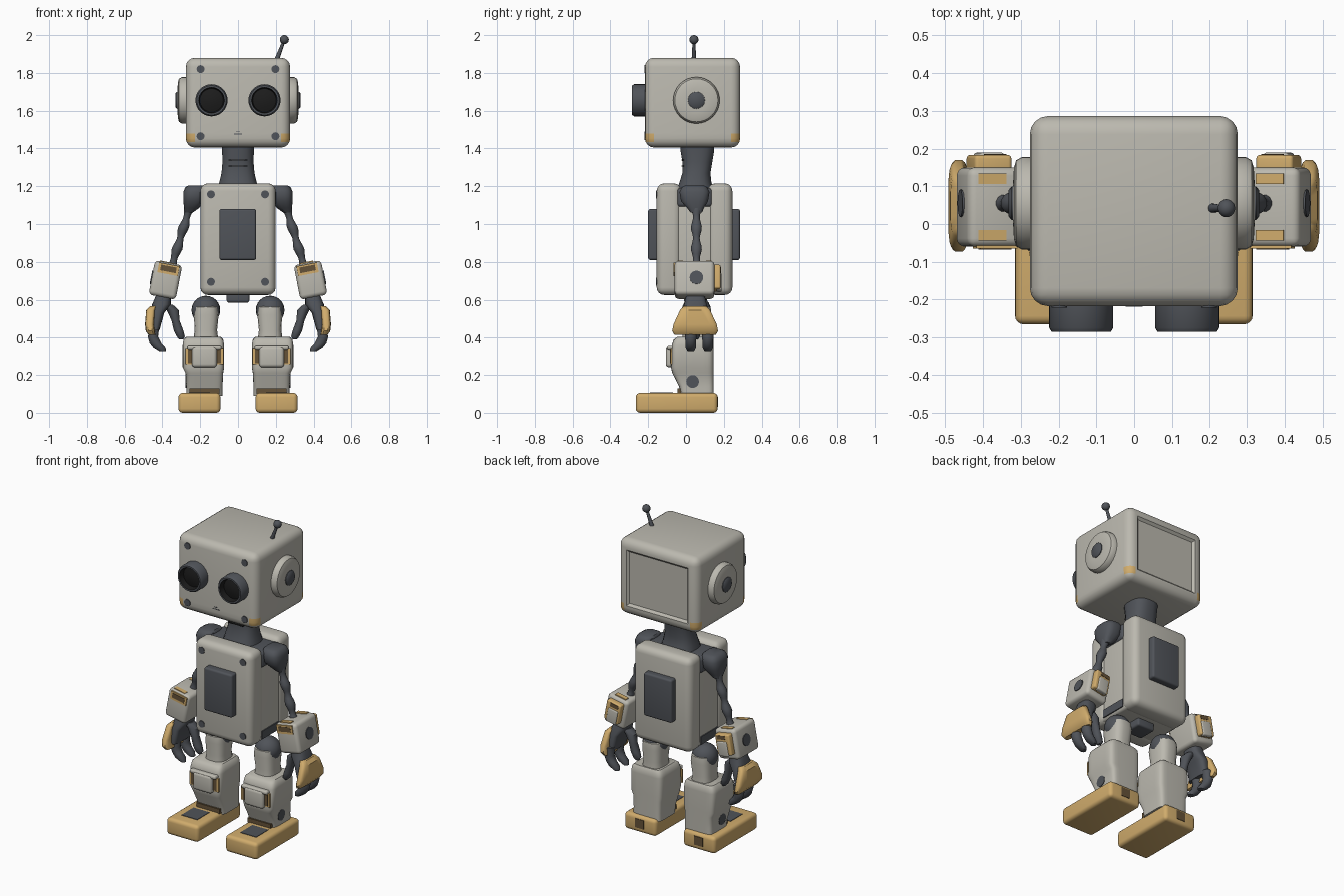
import bpy, bmesh, math
from mathutils import Matrix, Vector


def material(name, rgb):
    m = bpy.data.materials.new(name)
    m.diffuse_color = (*rgb, 1)
    return m


SHELL = material("warm grey shell", (0.50, 0.485, 0.43))
DARK = material("dark grey metal", (0.08, 0.087, 0.10))
TAN = material("yellow tan", (0.63, 0.41, 0.15))
BLACK = material("black lens", (0.012, 0.012, 0.012))
BROWN = material("brown recess", (0.13, 0.085, 0.04))


def finish(name, bm, mats):
    bmesh.ops.recalc_face_normals(bm, faces=bm.faces[:])
    me = bpy.data.meshes.new(name)
    bm.to_mesh(me)
    bm.free()
    for m in mats:
        me.materials.append(m)
    bpy.context.collection.objects.link(bpy.data.objects.new(name, me))


def box_bm(lo, hi, bevel, tilt=0.0):
    """Rounded box between two corners, tilted about its own y axis."""
    lo, hi = Vector(lo), Vector(hi)
    bm = bmesh.new()
    bmesh.ops.create_cube(bm, size=1)
    bmesh.ops.scale(bm, vec=hi - lo, verts=bm.verts[:])
    if bevel:
        bmesh.ops.bevel(bm, geom=bm.edges[:], offset=bevel, segments=4,
                        profile=0.5, affect='EDGES', clamp_overlap=True)
    bm.transform(Matrix.Translation((lo + hi) / 2) @ Matrix.Rotation(tilt, 4, 'Y'))
    return bm


def box(name, lo, hi, mat, bevel=0.0, tilt=0.0):
    finish(name, box_bm(lo, hi, bevel, tilt), [mat])


def skin(bm, rings, split=99):
    """Joins rings of vertices and caps the ends."""
    n = len(rings[0])
    for k, (a, b) in enumerate(zip(rings, rings[1:])):
        for i in range(n):
            j = (i + 1) % n
            bm.faces.new((a[i], a[j], b[j], b[i])).material_index = int(k >= split)
    bm.faces.new(rings[0])
    bm.faces.new(rings[-1]).material_index = int(split < 99)


def loft(name, sections, mat, power=2.0, n=20):
    """Closed skin through level rings (x, y, z, rx, ry); power > 2 is boxier."""
    bm = bmesh.new()
    rings = []
    for x, y, z, rx, ry in sections:
        ring = []
        for i in range(n):
            a = 2 * math.pi * (i + 0.5) / n
            c, d = math.cos(a), math.sin(a)
            ring.append(bm.verts.new((
                x + rx * math.copysign(abs(c) ** (2 / power), c),
                y + ry * math.copysign(abs(d) ** (2 / power), d), z)))
        rings.append(ring)
    skin(bm, rings)
    finish(name, bm, [mat])


def lathe(name, pos, axis, profile, mats, split=99, n=32):
    """Turned part from (radius, height); the second colour starts at ring 'split'."""
    bm = bmesh.new()
    rot = Vector((0, 0, 1)).rotation_difference(Vector(axis)).to_matrix()
    skin(bm, [[bm.verts.new(Vector(pos) + rot @ Vector((
        r * math.cos(2 * math.pi * i / n), r * math.sin(2 * math.pi * i / n), h)))
        for i in range(n)] for r, h in profile], split)
    finish(name, bm, mats)


def disc(name, pos, axis, r, mat=DARK):
    lathe(name, pos, axis, [(r, -0.004), (r, 0.004)], [mat], n=16)


def ball(name, pos, r, mat):
    bm = bmesh.new()
    bmesh.ops.create_uvsphere(bm, u_segments=20, v_segments=12, radius=r)
    bm.transform(Matrix.Translation(pos))
    finish(name, bm, [mat])


# Head: rounded box with a sunken back panel and worn lower corners
bm = box_bm((-0.276, -0.217, 1.405), (0.276, 0.286, 1.88), 0.048)
bm.normal_update()
back = max(bm.faces, key=lambda f: f.normal.y * f.calc_area())
bmesh.ops.inset_region(bm, faces=[back], thickness=0.02)
bmesh.ops.inset_region(bm, faces=[back], thickness=0.02, depth=-0.014)
for z in (1.448, 1.48):
    bmesh.ops.bisect_plane(bm, geom=bm.verts[:] + bm.edges[:] + bm.faces[:],
                           plane_co=(0, 0, z), plane_no=(0, 0, 1))
for f in bm.faces:
    c = f.calc_center_median()
    f.material_index = int(1.44 < c.z < 1.48 and abs(c.x) > 0.226 and abs(c.y - 0.035) > 0.2)
finish("head", bm, [SHELL, TAN])
for dz in (0.0, 0.012):
    box("mouth_slot", (-0.022 + dz, -0.219, 1.474 + dz), (0.022 - dz, -0.213, 1.478 + dz), DARK)

# Antenna
lathe("antenna_rod", (0.205, 0.042, 1.87), (0.04, 0, 0.105),
      [(0.013, 0), (0.011, 0.03), (0.008, 0.1)], [DARK], n=10)
ball("antenna_tip", (0.245, 0.042, 1.976), 0.024, DARK)

# Neck
loft("neck", [(0, 0.05, 1.18, 0.11, 0.10), (0, 0.05, 1.22, 0.10, 0.085),
              (0, 0.055, 1.27, 0.088, 0.075), (0, 0.06, 1.33, 0.083, 0.08),
              (0, 0.06, 1.39, 0.085, 0.09), (0, 0.06, 1.42, 0.085, 0.09)], DARK, 2.6)
for z in (1.305, 1.335):
    box("neck_slot", (-0.05, -0.025, z), (0.05, 0.0, z + 0.006), BLACK)

# Torso: front and back shells around a core, shoulder yoke in the gap
box("chest_shell", (-0.199, -0.155, 0.625), (0.199, -0.025, 1.215), SHELL, 0.04)
box("back_shell", (-0.199, 0.115, 0.625), (0.199, 0.245, 1.215), SHELL, 0.04)
box("torso_core", (-0.19, -0.09, 0.63), (0.19, 0.18, 1.11), SHELL, 0.02)
box("shoulder_yoke", (-0.2, -0.05, 1.09), (0.2, 0.14, 1.19), DARK, 0.02)
box("chest_panel", (-0.098, -0.2, 0.81), (0.096, -0.14, 1.08), DARK, 0.012)
box("back_panel", (-0.098, 0.23, 0.81), (0.096, 0.285, 1.08), DARK, 0.012)
box("pelvis", (-0.06, -0.01, 0.585), (0.06, 0.11, 0.64), DARK, 0.012)

for s in (-1, 1):
    box("torso_side_plate", (s * 0.192 - 0.004, -0.04, 0.645), (s * 0.192 + 0.004, 0.13, 0.695), DARK)
    # Eye: tube with a sunken lens
    lathe("eye", (s * 0.14, -0.2, 1.655), (0, -1, 0),
          [(0.085, 0), (0.085, 0.074), (0.078, 0.085), (0.068, 0.085),
           (0.062, 0.05), (0.035, 0.058), (0.008, 0.061)], [DARK, BLACK], 3)
    # Ear cap
    lathe("ear", (s * 0.27, 0.055, 1.655), (s, 0, 0),
          [(0.123, 0), (0.123, 0.026), (0.114, 0.042), (0.095, 0.048), (0.06, 0.05)], [SHELL])
    lathe("ear_hub", (s * 0.31, 0.055, 1.655), (s, 0, 0),
          [(0.045, 0), (0.045, 0.014), (0.035, 0.022)], [DARK], n=16)
    # Screws on the face and chest
    for z in (1.82, 1.465):
        disc("face_screw", (s * 0.198, -0.217, z), (0, -1, 0), 0.021)
    for z in (1.157, 0.695):
        disc("chest_screw", (s * 0.143, -0.155, z), (0, -1, 0), 0.021)

    # Shoulder and beaded arm
    loft("shoulder", [(s * 0.26, 0.055, 1.06, 0.02, 0.03), (s * 0.245, 0.05, 1.085, 0.04, 0.045),
                      (s * 0.235, 0.045, 1.12, 0.055, 0.072), (s * 0.23, 0.045, 1.17, 0.06, 0.08),
                      (s * 0.225, 0.045, 1.195, 0.054, 0.068), (s * 0.22, 0.045, 1.205, 0.04, 0.05)],
         DARK, 3)
    beads = []
    for i in range(17):
        r = 0.024 + 0.006 * math.cos(i / 16 * 6 * math.pi)
        beads.append((s * (0.255 + 0.10 * i / 16), 0.055, 1.09 - 0.33 * i / 16, r, r))
    loft("arm", beads, DARK, n=12)

    # Forearm cuff: front slot with a tan rim, tan back plate with a pad
    a = -0.19 * s
    cx, x = s * 0.384, s * 0.368
    box("forearm_cuff", (cx - 0.073, -0.06, 0.612), (cx + 0.073, 0.15, 0.797), SHELL, 0.022, a)
    box("cuff_back_plate", (cx - 0.05, 0.13, 0.65), (cx + 0.05, 0.183, 0.778), TAN, 0.01, a)
    box("cuff_back_pad", (cx - 0.034, 0.16, 0.645), (cx + 0.034, 0.189, 0.735), SHELL, 0.008, a)
    box("cuff_back_slot", (x - 0.028, 0.178, 0.745), (x + 0.028, 0.185, 0.768), BROWN, 0, a)
    box("cuff_slot_rim", (x - 0.055, -0.065, 0.735), (x + 0.055, -0.057, 0.787), TAN, 0, a)
    box("cuff_slot", (x - 0.042, -0.067, 0.748), (x + 0.042, -0.059, 0.778), BROWN, 0, a)
    for y in (-0.03, 0.12):
        box("cuff_top_slot", (x - 0.045, y - 0.014, 0.791), (x + 0.03, y + 0.014, 0.8), TAN, 0, a)
    disc("cuff_screw", (s * 0.4565, 0.055, 0.718), (s, 0, 0.19), 0.036)

    # Hand: palm, tan guard, two fingers and a thumb
    loft("palm", [(s * 0.395, 0.05, 0.62, 0.04, 0.05), (s * 0.405, 0.05, 0.575, 0.05, 0.06),
                  (s * 0.425, 0.05, 0.53, 0.035, 0.075), (s * 0.44, 0.05, 0.44, 0.025, 0.075)],
         DARK, 3)
    loft("hand_guard", [(s * 0.448, 0.048, 0.565, 0.018, 0.06), (s * 0.462, 0.048, 0.545, 0.024, 0.08),
                        (s * 0.468, 0.048, 0.47, 0.024, 0.115), (s * 0.464, 0.048, 0.435, 0.024, 0.122),
                        (s * 0.455, 0.048, 0.415, 0.018, 0.11)], TAN, 4)
    for y in (0.025, 0.115):
        loft("finger", [(s * 0.44, y, 0.46, 0.025, 0.03), (s * 0.45, y, 0.405, 0.028, 0.032),
                        (s * 0.436, y, 0.37, 0.032, 0.028), (s * 0.415, y, 0.345, 0.033, 0.028),
                        (s * 0.398, y, 0.325, 0.018, 0.018)], DARK, n=12)
    loft("thumb", [(s * 0.375, 0.05, 0.575, 0.03, 0.035), (s * 0.345, 0.05, 0.545, 0.033, 0.035),
                   (s * 0.33, 0.05, 0.49, 0.022, 0.028), (s * 0.315, 0.05, 0.44, 0.026, 0.028),
                   (s * 0.302, 0.05, 0.405, 0.022, 0.024), (s * 0.3, 0.05, 0.39, 0.01, 0.012)],
         DARK, n=12)

    # Leg: hip ball, thigh, shin with a sloped front, knee pad
    k = s * 0.178
    ball("hip", (s * 0.17, 0.055, 0.545), 0.076, DARK)
    loft("thigh", [(s * 0.17, 0.055, 0.36, 0.07, 0.08), (s * 0.17, 0.055, 0.44, 0.06, 0.07),
                   (s * 0.168, 0.055, 0.52, 0.066, 0.08), (s * 0.168, 0.055, 0.56, 0.062, 0.076),
                   (s * 0.168, 0.055, 0.575, 0.045, 0.055)], SHELL, 3)
    loft("shin", [(k, 0.06, 0.09, 0.096, 0.087), (k, 0.055, 0.14, 0.096, 0.092),
                  (k, 0.037, 0.21, 0.1, 0.11), (s * 0.183, 0.034, 0.24, 0.11, 0.113),
                  (s * 0.183, 0.036, 0.36, 0.11, 0.111), (s * 0.183, 0.04, 0.39, 0.105, 0.105),
                  (s * 0.183, 0.045, 0.405, 0.09, 0.09)], SHELL, 7, 32)
    box("knee_recess", (k - 0.1, -0.083, 0.255), (k + 0.1, -0.074, 0.34), TAN)
    box("knee_recess_shadow", (k - 0.088, -0.086, 0.262), (k + 0.088, -0.078, 0.333), BROWN)
    box("knee_pad", (k - 0.066, -0.107, 0.24), (k + 0.066, -0.04, 0.352), SHELL, 0.018)
    box("knee_flap", (k - 0.09, -0.1, 0.334), (k + 0.09, -0.04, 0.358), SHELL, 0.01)
    box("ankle_trim", (k - 0.08, -0.045, 0.1), (k + 0.08, -0.02, 0.13), BROWN)
    disc("ankle_screw", (s * 0.274, 0.035, 0.165), (s, 0, 0), 0.034)

    # Foot with a dark toe plate and heel plate
    f = s * 0.204
    box("foot", (f - 0.111, -0.265, 0.0), (f + 0.111, 0.167, 0.105), TAN, 0.022)
    box("toe_plate", (f - 0.055, -0.19, 0.1), (f + 0.055, -0.07, 0.108), DARK)
    box("heel_plate", (f - 0.03, 0.162, 0.03), (f + 0.03, 0.17, 0.085), BROWN)

# Smooth shading with sharp edges kept
for ob in bpy.context.collection.objects:
    ob.select_set(True)
    bpy.context.view_layer.objects.active = ob
bpy.ops.object.shade_smooth_by_angle(angle=math.radians(40))
